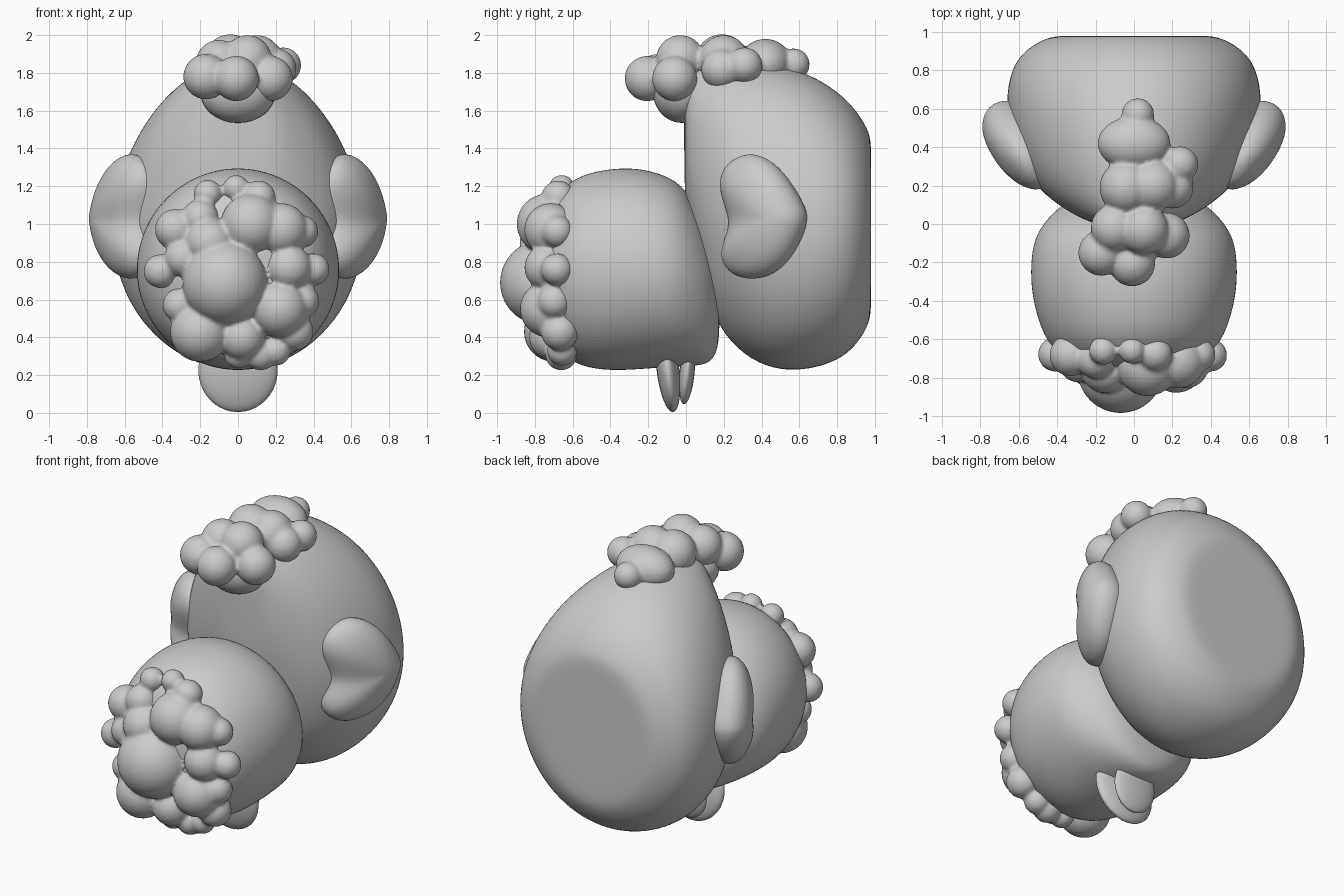
import bpy, bmesh
from math import sin, cos, pi, sqrt, hypot
from mathutils import Matrix

if "Cube" in bpy.data.objects:
    bpy.data.objects.remove(bpy.data.objects["Cube"])


def finish(bm, name, subsurf=0):
    bmesh.ops.recalc_face_normals(bm, faces=bm.faces)
    me = bpy.data.meshes.new(name)
    bm.to_mesh(me)
    bm.free()
    for p in me.polygons:
        p.use_smooth = True
    ob = bpy.data.objects.new(name, me)
    bpy.context.collection.objects.link(ob)
    if subsurf:
        m = ob.modifiers.new("subsurf", 'SUBSURF')
        m.levels = m.render_levels = subsurf
    return ob


def skin(bm, rings):
    loops = [[bm.verts.new(p) for p in r] for r in rings]
    n = len(loops[0])
    for a, b in zip(loops, loops[1:]):
        for i in range(n):
            j = (i + 1) % n
            bm.faces.new((a[i], a[j], b[j], b[i]))
    bm.faces.new(loops[0])
    bm.faces.new(loops[-1])


def egg_loft(name, stations, n=32):
    """Stations along y: (y, bottom z, widest z, top z, half width)."""
    bm = bmesh.new()
    rings = []
    for y, zb, zm, zt, w in stations:
        ring = []
        for i in range(n):
            a = 2 * pi * i / n
            h = zt - zm if sin(a) > 0 else zm - zb
            ring.append((w * cos(a), y, zm + h * sin(a)))
        rings.append(ring)
    skin(bm, rings)
    return finish(bm, name, 2)


def ball(bm, c, r):
    r = r if isinstance(r, tuple) else (r, r, r)
    bmesh.ops.create_uvsphere(bm, u_segments=32, v_segments=20, radius=1,
                              matrix=Matrix.Translation(c) @ Matrix.Diagonal((*r, 1)))


def wool(name, balls):
    """Spheres fused and softened into one fluffy lump."""
    bm = bmesh.new()
    for c, r in balls:
        ball(bm, c, r)
    ob = finish(bm, name)
    m = ob.modifiers.new("fuse", 'REMESH')
    m.mode = 'VOXEL'
    m.voxel_size = 0.012
    m.use_smooth_shade = True
    s = ob.modifiers.new("soften", 'SMOOTH')
    s.factor, s.iterations = 0.5, 5


# Large egg-shaped part with a flat back
egg_loft("large_body", [
    (.98, .66, .97, 1.30, .28), (.98, .53, .97, 1.44, .40), (.965, .46, .97, 1.50, .47),
    (.90, .35, .97, 1.61, .58), (.80, .27, .96, 1.71, .645), (.65, .225, .95, 1.80, .67),
    (.50, .22, .95, 1.845, .655), (.35, .27, 1.0, 1.865, .605), (.20, .40, 1.08, 1.865, .52),
    (.10, .62, 1.18, 1.86, .40), (.03, .92, 1.30, 1.85, .28), (0, 1.08, 1.4, 1.82, .20),
    (-.01, 1.25, 1.45, 1.72, .10)])

# Round barrel-shaped part in front
egg_loft("front_body", [
    (-.80, .60, .75, .90, .15), (-.74, .42, .75, 1.08, .33), (-.65, .30, .75, 1.20, .43),
    (-.55, .24, .76, 1.265, .485), (-.40, .22, .76, 1.297, .53), (-.25, .228, .76, 1.30, .543),
    (-.10, .24, .74, 1.26, .53), (0, .245, .72, 1.19, .48), (.10, .25, .68, 1.02, .38),
    (.155, .29, .62, .88, .28), (.18, .40, .6, .78, .14)])

# Rounded forelock under the top wool
bm = bmesh.new()
ball(bm, (0, -.02, 1.70), (.20, .155, .165))
finish(bm, "forelock")

# Wool cluster on the front: x, z, radius
front = [(-.33, .97, .11), (-.20, 1.03, .10), (-.01, 1.19, .07), (-.16, 1.16, .075),
         (.11, 1.14, .09), (.07, 1.0, .16), (.23, .97, .14), (.34, .96, .085),
         (-.41, .75, .09), (-.29, .82, .10), (-.31, .57, .09), (.27, .77, .12),
         (.40, .76, .085), (.34, .59, .09), (.22, .55, .15), (.30, .43, .10),
         (-.20, .43, .16), (.02, .40, .12), (.12, .31, .085), (.20, .33, .08),
         (0, .31, .075), (-.15, .90, .13)]
wool("front_wool", [((-.07, -.76, .69), .225)] +
     [((x, -.78 + .6 * hypot(x, z - .74) ** 2, z), r) for x, z, r in front])

# Wool strip over the top
wool("top_wool", [
    ((-.17, -.15, 1.78), .12), ((-.01, -.205, 1.77), .12),
    ((-.10, -.02, 1.85), .125), ((.05, -.03, 1.87), .13), ((.17, -.06, 1.77), .12),
    ((-.04, .19, 1.865), .14), ((.10, .20, 1.865), .135), ((.20, .19, 1.82), .11),
    ((.24, .31, 1.84), .095), ((0, .42, 1.85), (.19, .14, .13)), ((.02, .57, 1.845), .085)])

# Kidney-shaped ears, domed outward from a slanted base
outline = [(.25, 1.35), (.35, 1.385), (.47, 1.33), (.56, 1.22), (.63, 1.10), (.65, 1.03),
           (.62, .93), (.56, .82), (.47, .73), (.35, .70), (.24, .725), (.175, .81),
           (.195, .91), (.235, 1.0), (.205, 1.09), (.17, 1.20), (.19, 1.29)]
for side, label in ((1, "right_ear"), (-1, "left_ear")):
    bm = bmesh.new()
    rings = []
    for t, h in [(.6, -.1), (.95, -.08), (1.01, 0)] + [
            (t, .18 * sqrt(1 - t * t)) for t in (.97, .88, .72, .5, .25, .08)]:
        ring = []
        for y0, z0 in outline:
            y, z = .44 + (y0 - .44) * t, 1.03 + (z0 - 1.03) * t
            ring.append((side * (.51 + .34 * (y - .18) + h), y, z))
        rings.append(ring)
    skin(bm, rings)
    finish(bm, label, 2)

# Two thin rounded flaps underneath
for name, c, r, tilt in (("outer_flap", (0, -.095, .225), (.21, .06, .222), .12),
                         ("inner_flap", (0, .005, .21), (.15, .04, .165), -.1)):
    bm = bmesh.new()
    ball(bm, (0, 0, 0), r)
    bmesh.ops.transform(bm, verts=bm.verts,
                        matrix=Matrix.Translation(c) @ Matrix.Rotation(tilt, 4, 'X'))
    finish(bm, name)
